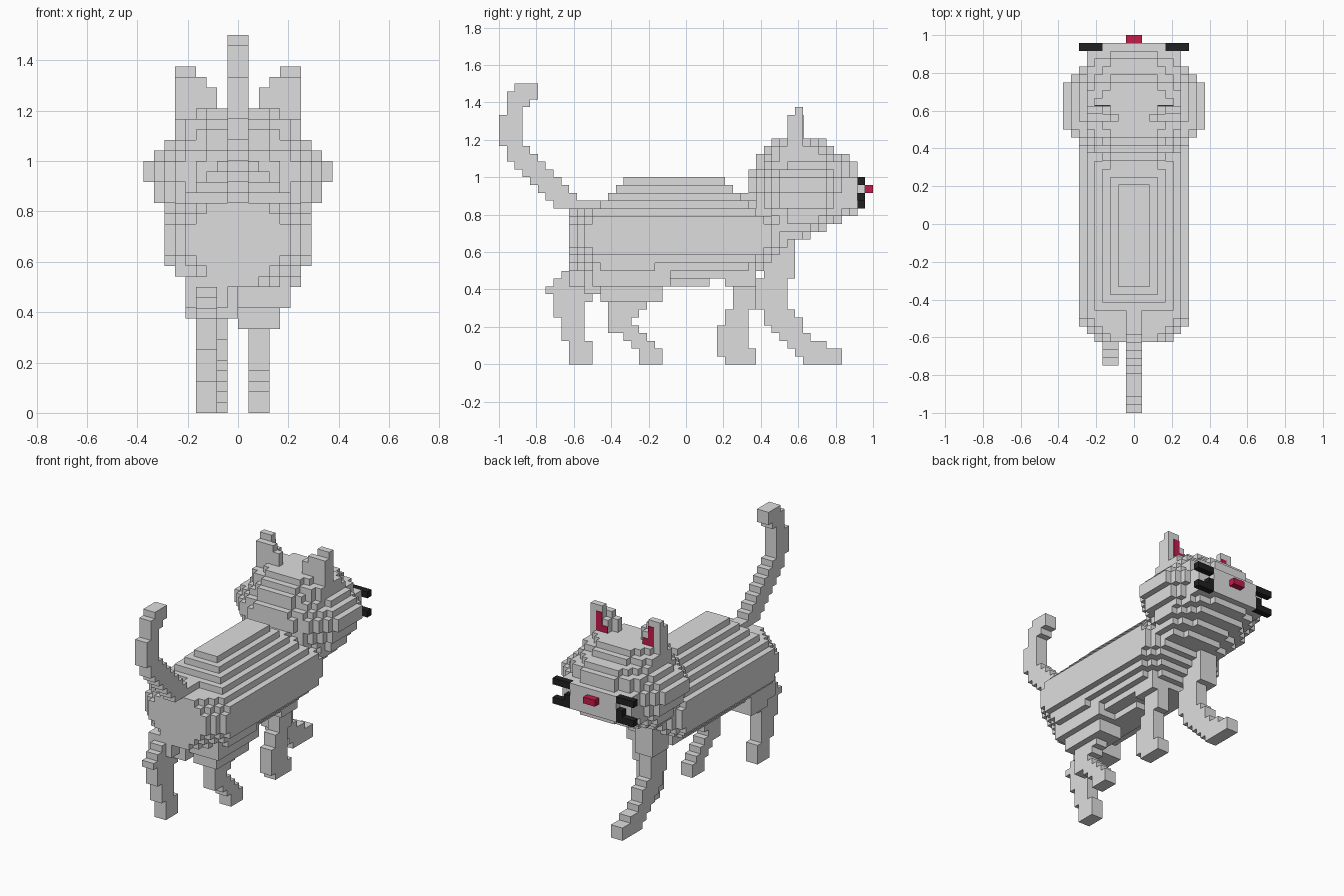
import bpy, bmesh

if "Cube" in bpy.data.objects:
    bpy.data.objects.remove(bpy.data.objects["Cube"])

V = 1 / 24  # size of one block


def material(name, rgb):
    m = bpy.data.materials.new(name)
    m.diffuse_color = (*rgb, 1)
    m.use_nodes = True
    m.node_tree.nodes["Principled BSDF"].inputs["Base Color"].default_value = m.diffuse_color
    return m


GREY = material("grey_fur", (0.73, 0.73, 0.73))
BLACK = material("black", (0.015, 0.015, 0.015))
RED = material("crimson", (0.55, 0.012, 0.07))


def block(x0, x1, y0, y1, z0, z1):
    """All block cells inside a box, in block units."""
    return {(x, y, z) for x in range(x0, x1) for y in range(y0, y1) for z in range(z0, z1)}


def stack(boxes):
    """Union of boxes centred on x: (half width, y0, y1, z0, z1)."""
    cells = set()
    for h, y0, y1, z0, z1 in boxes:
        cells |= block(-h, h, y0, y1, z0, z1)
    return cells


def discs(layers):
    """Like stack, but every layer is an oval."""
    cells = set()
    for h, y0, y1, z0, z1 in layers:
        mid, ry = (y0 + y1) / 2, (y1 - y0) / 2 + .2
        cells |= {c for c in block(-h, h, y0, y1, z0, z1)
                  if ((c[0] + .5) / (h + .1)) ** 2 + ((c[1] + .5 - mid) / ry) ** 2 <= 1}
    return cells


def rows(x0, x1, spans):
    """Profile in y/z made of (z0, z1, y0, y1) rows, extruded in x."""
    cells = set()
    for z0, z1, y0, y1 in spans:
        cells |= block(x0, x1, y0, y1, z0, z1)
    return cells


def finish(name, bm, mat):
    me = bpy.data.meshes.new(name)
    bm.to_mesh(me)
    bm.free()
    me.materials.append(mat)
    ob = bpy.data.objects.new(name, me)
    bpy.context.collection.objects.link(ob)
    return ob


def build(name, cells, mat=GREY):
    """Skin a set of cells with outward faces only."""
    bm = bmesh.new()
    verts = {}

    def vert(p):
        if p not in verts:
            verts[p] = bm.verts.new([c * V for c in p])
        return verts[p]

    for c in cells:
        for a in range(3):
            u, w = (a + 1) % 3, (a + 2) % 3
            for s in (0, 1):
                n = list(c)
                n[a] += 2 * s - 1
                if tuple(n) in cells:
                    continue
                quad = []
                for du, dw in ((0, 0), (1, 0), (1, 1), (0, 1)):
                    p = list(c)
                    p[a] += s
                    p[u] += du
                    p[w] += dw
                    quad.append(vert(tuple(p)))
                bm.faces.new(quad if s else quad[::-1])
    return finish(name, bm, mat)


def plate(name, x0, x1, y, z0, z1, mat, t=0.004):
    """Thin coloured plate on a face that looks towards +y."""
    bm = bmesh.new()
    bmesh.ops.create_cube(bm, size=1)
    for v in bm.verts:
        v.co.x = (x0 if v.co.x < 0 else x1) * V
        v.co.y = y * V + (0 if v.co.y < 0 else t)
        v.co.z = (z0 if v.co.z < 0 else z1) * V
    return finish(name, bm, mat)


def mirrored(cells):
    return {(-1 - x, y, z) for x, y, z in cells}


# Body: stepped back and belly, barrel with rounded rump and chest
body = stack([
    (2, -8, 5, 18, 24), (3, -9, 6, 18, 23), (4, -10, 7, 18, 22),
    (5, -11, 8, 18, 21), (4, -12, 9, 11, 13), (2, -11, 3, 10, 12),
])
for z, half in zip(range(12, 20), (5, 6, 7, 7, 7, 7, 7, 6)):
    for col in range(1, half + 1):
        dz = abs(z - 16)
        cut = col + max(0, dz - 1)
        y0 = -15 + max(0, cut - 5)
        y1 = 12 - max(0, cut - 6) - max(0, dz - 2)
        body |= block(col - 1, col, y0, y1, z, z + 1) | block(-col, 1 - col, y0, y1, z, z + 1)
build("body", body)

# Neck
build("neck", stack([(5, 8, 13, 15, 20), (4, 7, 12, 16, 21), (3, 7, 12, 16, 22)]))

# Head: ball of oval layers with a flat muzzle
build("head", discs([
    (5, 11, 16, 16, 17), (6, 10, 18, 17, 18), (7, 10, 20, 18, 19), (7, 9, 22, 19, 20),
    (8, 8, 22, 20, 22), (9, 8, 22, 22, 24), (8, 8, 22, 24, 25), (7, 9, 22, 25, 26),
    (6, 9, 21, 26, 27), (6, 10, 19, 27, 28), (5, 11, 18, 28, 29),
]) | stack([(4, 15, 23, 20, 24), (6, 14, 22, 20, 24)]))

# Tail
build("tail", rows(-1, 1, [
    (35, 36, -22, -19), (34, 35, -23, -19), (33, 34, -23, -20), (32, 33, -23, -21),
    (28, 32, -24, -21), (27, 28, -23, -20), (26, 27, -23, -19), (25, 26, -22, -18),
    (24, 25, -21, -17), (23, 24, -20, -16), (22, 23, -19, -15), (21, 22, -18, -14),
    (20, 21, -17, -10), (19, 20, -15, -12),
]))

# Left hind leg, pushed back
build("left_hind_leg", rows(-4, -2, [
    (0, 3, -15, -12), (3, 6, -16, -13), (6, 8, -17, -13), (8, 9, -17, -12),
    (9, 10, -18, -11), (10, 11, -17, -11), (11, 12, -16, -11),
]) | block(-5, 0, -13, -9, 9, 13) | block(-5, -1, -15, -9, 10, 13) | block(-6, -1, -13, -9, 13, 14))

# Right hind leg, stepping forward
build("right_hind_leg", rows(1, 3, [
    (0, 2, -6, -3), (2, 3, -7, -4), (3, 4, -8, -5),
    (4, 5, -10, -6), (5, 6, -10, -7), (6, 7, -10, -6), (7, 8, -10, -5),
]) | block(0, 4, -11, -3, 8, 10) | block(0, 5, -12, -2, 10, 12)
    | block(0, 6, -11, -4, 12, 14))

# Right front leg, standing
build("right_front_leg", rows(1, 3, [
    (0, 1, 5, 9), (1, 2, 4, 9), (2, 5, 4, 8), (5, 7, 5, 8), (7, 10, 6, 9),
]) | block(1, 4, 5, 9, 10, 16))

# Left front leg, reaching forward
build("left_front_leg", rows(-3, -1, [
    (0, 1, 15, 20), (1, 2, 14, 20), (2, 3, 13, 18), (3, 4, 12, 16), (4, 5, 11, 15),
    (5, 6, 10, 15), (6, 7, 10, 14), (7, 8, 9, 13), (8, 11, 9, 13),
]) | block(-4, -1, 10, 14, 11, 17))

# Ears with red inner plates
ear = (block(3, 6, 13, 14, 26, 32) | block(4, 6, 14, 15, 26, 33)
       | block(3, 4, 14, 15, 26, 31) | block(2, 3, 13, 14, 27, 31)
       | block(2, 4, 12, 13, 27, 29))
build("right_ear", ear)
build("left_ear", mirrored(ear))
for side, s in (("right", 1), ("left", -1)):
    plate(side + "_inner_ear", *sorted((4 * s, 5 * s)), 15, 28, 32, RED)
    plate(side + "_inner_ear_base", *sorted((3 * s, 4 * s)), 15, 28, 30, RED)

# Whiskers and nose
whiskers = block(4, 7, 22, 23, 23, 24) | block(4, 7, 22, 23, 20, 21) | block(4, 5, 22, 23, 21, 22)
build("right_whiskers", whiskers, BLACK)
build("left_whiskers", mirrored(whiskers), BLACK)
build("nose", block(-1, 1, 23, 24, 22, 23), RED)
